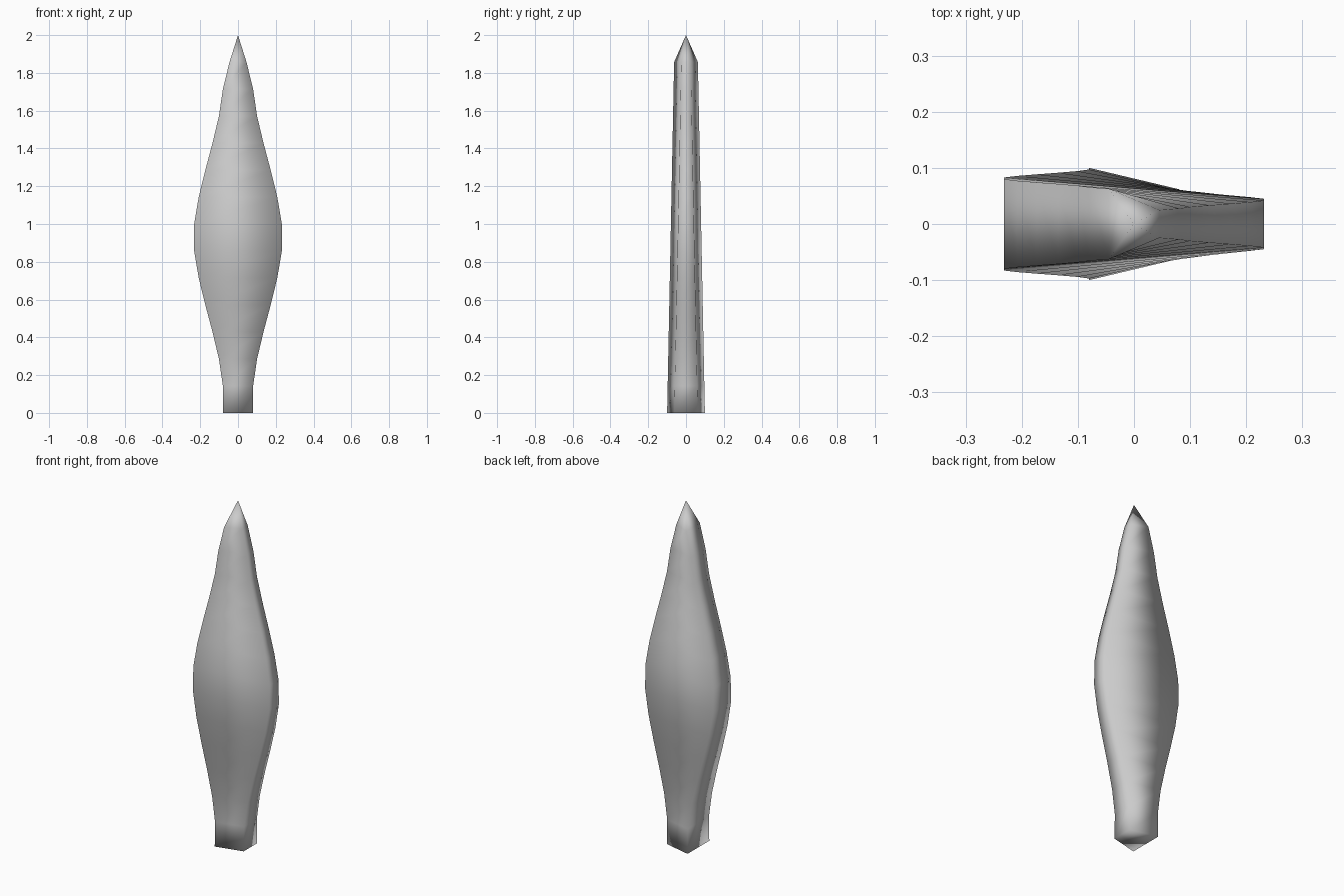
import bpy, bmesh

if "Cube" in bpy.data.objects:
    bpy.data.objects.remove(bpy.data.objects["Cube"])

# Half-widths of the evenly spaced rings, from the base up to just below the tip
RISE = [0.08, 0.101, 0.135, 0.173, 0.208, 0.232]
WIDTHS = [0.08] + RISE + RISE[::-1] + [0.045]
STEP = 2.0 / len(WIDTHS)

bm = bmesh.new()
rings = []
for i, w in enumerate(WIDTHS):
    z = i * STEP
    thick = 0.10 - 0.020 * z      # half-thickness of the broad left spine
    thin = 0.062 - 0.020 * z      # half-thickness of the narrow right edge
    rings.append([bm.verts.new(p) for p in
                  ((-w, -thick, z), (w, -thin, z), (w, thin, z), (-w, thick, z))])

# Side walls
for a, b in zip(rings, rings[1:]):
    for k in range(4):
        n = (k + 1) % 4
        bm.faces.new((a[k], a[n], b[n], b[k]))

# Flat base and pointed tip
bm.faces.new(rings[0][::-1])
tip = bm.verts.new((0, 0, 2))
for k in range(4):
    bm.faces.new((rings[-1][k], rings[-1][(k + 1) % 4], tip))

bmesh.ops.recalc_face_normals(bm, faces=bm.faces[:])
for f in bm.faces:
    f.smooth = True

mesh = bpy.data.meshes.new("leaf_blade")
bm.to_mesh(mesh)
bm.free()
bpy.context.collection.objects.link(bpy.data.objects.new("leaf_blade", mesh))
